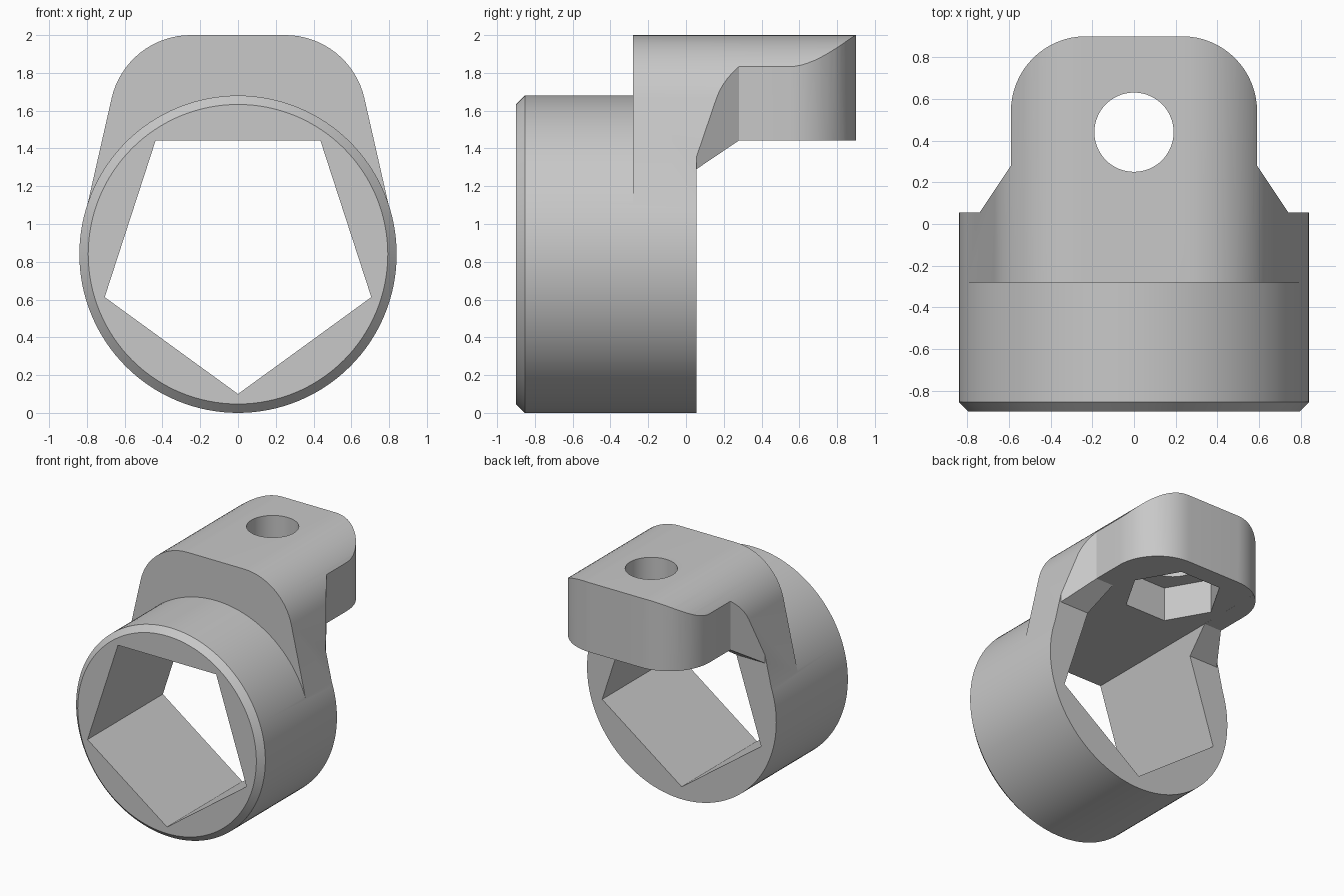
import bpy, bmesh, math
from mathutils import Vector

old = bpy.data.objects.get("Cube")
if old:
    bpy.data.objects.remove(old, do_unlink=True)

grey = bpy.data.materials.new("plain grey")
grey.use_nodes = True
grey.diffuse_color = (0.58, 0.58, 0.58, 1)
grey.node_tree.nodes["Principled BSDF"].inputs["Base Color"].default_value = grey.diffuse_color

# Where a prism's outline coordinates (a, b) and depth d go, by extrusion axis
PLACE = {
    "x": lambda a, b, d: (d, a, b),
    "y": lambda a, b, d: (a, d, b),
    "z": lambda a, b, d: (a, b, d),
}


def prism(name, outline, axis, low, high, chamfer=0):
    """Extrude a flat outline along an axis, optionally chamfering the low rim."""
    bm = bmesh.new()
    face = bm.faces.new([bm.verts.new(PLACE[axis](a, b, low)) for a, b in outline])
    rim = list(face.edges)
    new = bmesh.ops.extrude_face_region(bm, geom=[face], use_keep_orig=True)["geom"]
    move = Vector(PLACE[axis](0, 0, high - low))
    bmesh.ops.translate(bm, vec=move, verts=[g for g in new if isinstance(g, bmesh.types.BMVert)])
    bmesh.ops.recalc_face_normals(bm, faces=bm.faces)
    if chamfer:
        bmesh.ops.bevel(bm, geom=rim, offset=chamfer, segments=1, affect='EDGES')
    mesh = bpy.data.meshes.new(name)
    bm.to_mesh(mesh)
    bm.free()
    mesh.materials.append(grey)
    obj = bpy.data.objects.new(name, mesh)
    bpy.context.collection.objects.link(obj)
    return obj


def arc(ca, cb, r, start, end, steps=16):
    angles = [math.radians(start + (end - start) * i / steps) for i in range(steps + 1)]
    return [(ca + r * math.cos(t), cb + r * math.sin(t)) for t in angles]


def polygon(ca, cb, r, sides, start=0):
    return arc(ca, cb, r, start, start + 360, sides)[:-1]


def mirrored(half):
    """Complete an outline that is symmetric across a = 0."""
    return half + [(-a, b) for a, b in reversed(half)]


def combine(target, tool, operation):
    mod = target.modifiers.new(operation.lower(), 'BOOLEAN')
    mod.object, mod.operation, mod.solver = tool, operation, 'EXACT'
    bpy.context.view_layer.objects.active = target
    bpy.ops.object.modifier_apply(modifier=mod.name)
    bpy.data.objects.remove(tool, do_unlink=True)


# Round collar with a chamfered front rim
body = prism("collar_with_lug", polygon(0, 0.84, 0.84, 128), "y", -0.9, 0.055, 0.047)

# Lug: front shape trimmed by its plan shape and its side shape
lug = prism("lug", mirrored([(0.3, 0.84), (0.8, 1.09)] + arc(0.25, 1.57, 0.43, 13, 90)),
            "y", -0.28, 1.0)
plan = [(1, -0.5), (1, 0.055), (0.74, 0.055), (0.59, 0.28)] + arc(0.23, 0.54, 0.36, 0, 90)
combine(lug, prism("plan_trim", mirrored(plan), "z", 0.5, 2.5), 'INTERSECT')
side = [(-0.5, 0.5), (0.055, 0.5), (0.055, 1.29), (0.28, 1.442), (1.2, 1.442), (1.2, 2.5), (-0.5, 2.5)]
combine(lug, prism("side_trim", side, "x", -1.5, 1.5), 'INTERSECT')
combine(body, lug, 'UNION')

# Five-sided socket, bolt hole and six-sided nut pocket
combine(body, prism("socket", polygon(0, 0.842, 0.742, 5, -90), "y", -1.2, 1.2), 'DIFFERENCE')
combine(body, prism("bolt_hole", polygon(0, 0.44, 0.19, 64), "z", 1.3, 2.3), 'DIFFERENCE')
combine(body, prism("nut_pocket", polygon(0, 0.44, 0.36, 6), "z", 1.3, 1.715), 'DIFFERENCE')

# Smooth curves, crisp edges
bpy.ops.object.select_all(action='DESELECT')
body.select_set(True)
bpy.context.view_layer.objects.active = body
bpy.ops.object.shade_smooth_by_angle(angle=math.radians(15))
